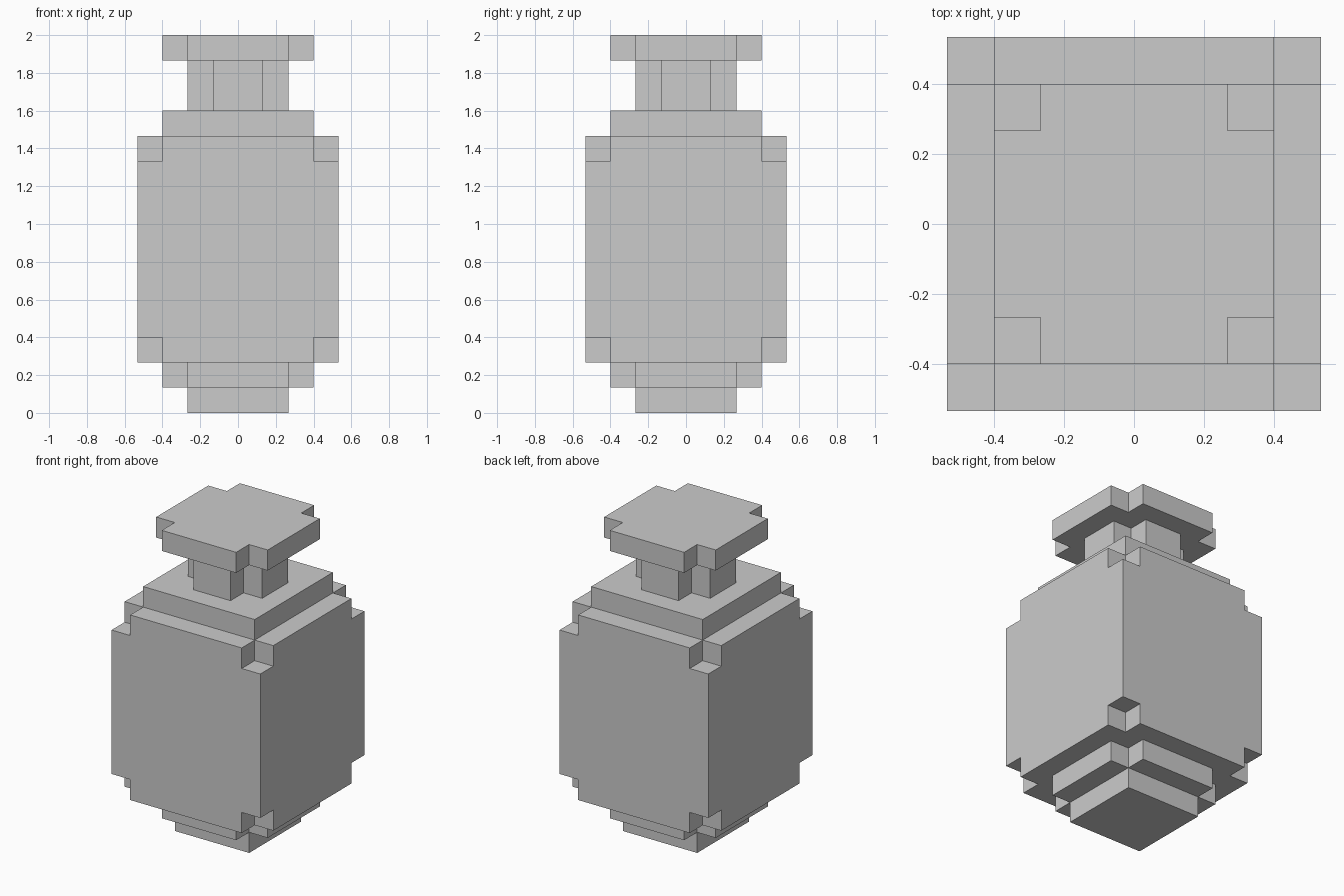
import bpy
import bmesh
from itertools import product
from mathutils import Matrix, Vector

if "Cube" in bpy.data.objects:
    bpy.data.objects.remove(bpy.data.objects["Cube"])

U = 2 / 15  # one block of the grid


def new_object(name, bm):
    bmesh.ops.recalc_face_normals(bm, faces=bm.faces)
    mesh = bpy.data.meshes.new(name)
    bm.to_mesh(mesh)
    bm.free()
    obj = bpy.data.objects.new(name, mesh)
    bpy.context.collection.objects.link(obj)
    return obj


def slab(name, half, z0, z1, notch=0):
    """Square prism in block units, optionally with notched corners."""
    inner = half - notch
    if notch:
        corner = [(half, inner), (inner, inner), (inner, half)]
    else:
        corner = [(half, half)]
    outline = []
    for _ in range(4):
        outline += corner
        corner = [(-y, x) for x, y in corner]
    bm = bmesh.new()
    face = bm.faces.new([bm.verts.new((x * U, y * U, z0 * U)) for x, y in outline])
    top = bmesh.ops.extrude_face_region(bm, geom=[face])
    verts = [v for v in top["geom"] if isinstance(v, bmesh.types.BMVert)]
    bmesh.ops.translate(bm, verts=verts, vec=(0, 0, (z1 - z0) * U))
    return new_object(name, bm)


# Stepped foot
slab("foot", 2, 0, 1)
slab("lower_step", 3, 1, 2, notch=1)

# Main body, with one block cut out of each of its eight corners
body = slab("body", 4, 2, 11)
bm = bmesh.new()
for sx, sy, sz in product((-1, 1), repeat=3):
    centre = Vector((4 * sx, 4 * sy, 6.5 + 4.5 * sz)) * U
    bmesh.ops.create_cube(bm, size=2 * U, matrix=Matrix.Translation(centre))
cutter = new_object("corner_cutter", bm)
cutter.hide_render = True
mod = body.modifiers.new("corners", "BOOLEAN")
mod.operation = "DIFFERENCE"
mod.solver = "EXACT"
mod.object = cutter
bpy.context.view_layer.objects.active = body
bpy.ops.object.modifier_apply(modifier=mod.name)
bpy.data.objects.remove(cutter)

# Shoulder, neck and cap
slab("shoulder", 3, 11, 12)
slab("neck", 2, 12, 14, notch=1)
slab("cap", 3, 14, 15, notch=1)
